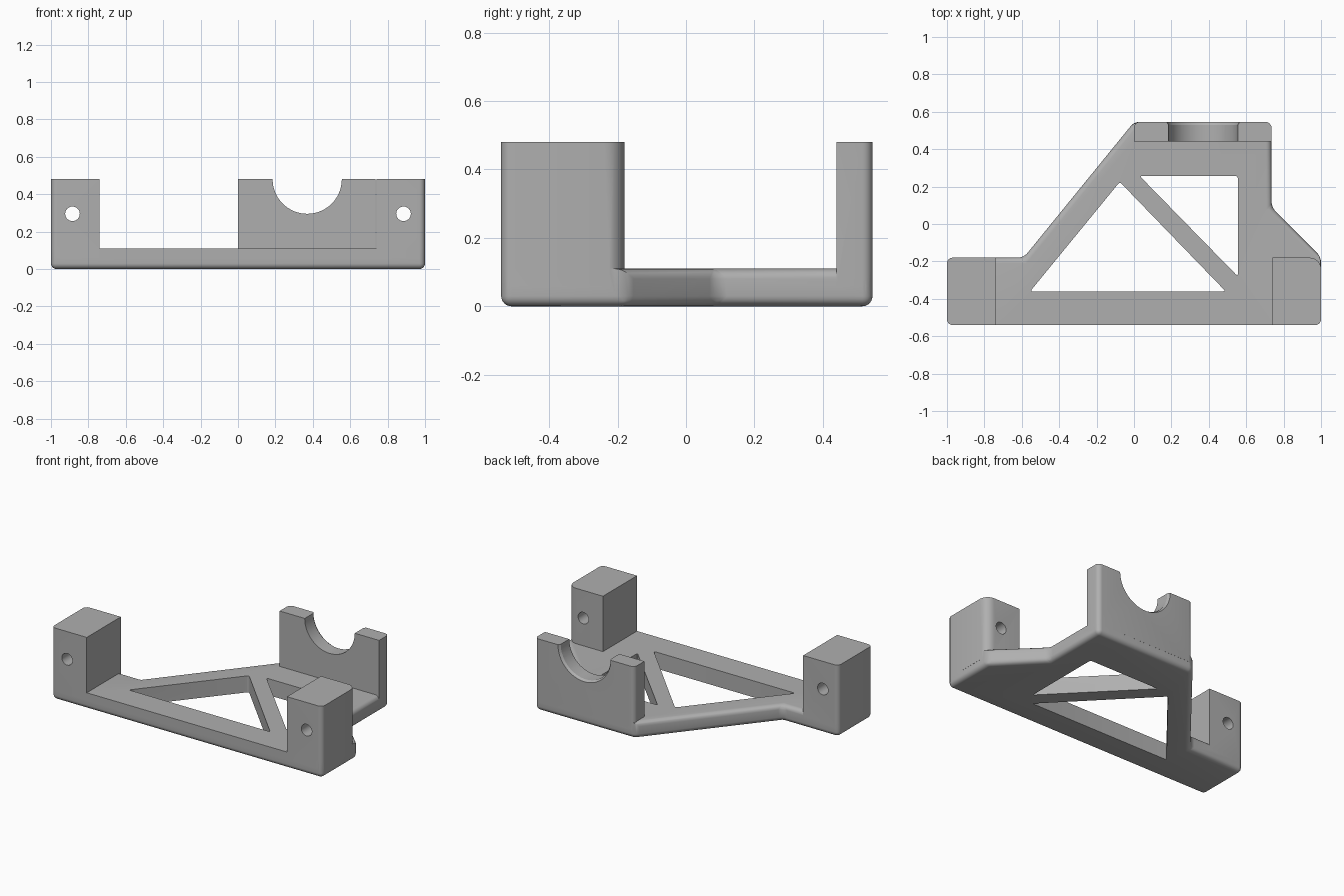
import bpy, bmesh, math
from mathutils import Matrix

cube = bpy.data.objects.get("Cube")
if cube:
    bpy.data.objects.remove(cube, do_unlink=True)

grey = bpy.data.materials.new("plain_grey")
grey.use_nodes = True
COLOUR = (0.43, 0.43, 0.43, 1)
grey.diffuse_color = COLOUR
grey.node_tree.nodes["Principled BSDF"].inputs["Base Color"].default_value = COLOUR

ROUND = 0.03   # fillet radius
PLATE = 0.11   # plate thickness
TOP = 0.48     # total height


def finish(name, bm):
    bmesh.ops.recalc_face_normals(bm, faces=bm.faces)
    mesh = bpy.data.meshes.new(name)
    bm.to_mesh(mesh)
    bm.free()
    mesh.materials.append(grey)
    obj = bpy.data.objects.new(name, mesh)
    bpy.context.collection.objects.link(obj)
    return obj


def prism(name, outline, z0, z1, fillets):
    """Extrude an outline; fillets is a list of (radius, edge rule)."""
    bm = bmesh.new()
    low = [bm.verts.new((x, y, z0)) for x, y in outline]
    high = [bm.verts.new((x, y, z1)) for x, y in outline]
    bm.faces.new(low[::-1])
    bm.faces.new(high)
    n = len(outline)
    for i in range(n):
        j = (i + 1) % n
        bm.faces.new((low[i], low[j], high[j], high[i]))
    bm.normal_update()
    for radius, rule in fillets:
        edges = [e for e in bm.edges if rule(e.verts[0].co, e.verts[1].co)]
        bmesh.ops.bevel(bm, geom=edges, offset=radius, segments=6,
                        profile=0.5, affect='EDGES', clamp_overlap=True)
    return finish(name, bm)


def upright(a, b):
    return abs(a.z - b.z) > 0.05 and (a.xy - b.xy).length < 1e-4


def cone_y(name, x, z, y0, y1, r0, r1, sides):
    """Round cutter running along y."""
    bm = bmesh.new()
    place = Matrix.Translation((x, (y0 + y1) / 2, z)) @ Matrix.Rotation(-math.pi / 2, 4, 'X')
    bmesh.ops.create_cone(bm, cap_ends=True, segments=sides, radius1=r0,
                          radius2=r1, depth=y1 - y0, matrix=place)
    return finish(name, bm)


def combine(target, tool, operation):
    mod = target.modifiers.new(tool.name, 'BOOLEAN')
    mod.operation, mod.object, mod.solver = operation, tool, 'EXACT'
    bpy.context.view_layer.objects.active = target
    bpy.ops.object.modifier_apply(modifier=mod.name)
    bpy.data.objects.remove(tool, do_unlink=True)


def plate_rule(a, b):
    """Corners, underside rim, and the upper rim along the flanks."""
    if upright(a, b) or max(a.z, b.z) < 0.01:
        return True
    flank = min(a.y, b.y) > -0.3 and min(a.y, b.y) < 0.5
    return flank and min(a.z, b.z) > 0.05


# Base plate
bracket = prism("bracket", [(-1, -0.54), (1, -0.54), (1, -0.175), (0.735, 0.09),
                            (0.735, 0.545), (0, 0.545), (-0.59, -0.18), (-1, -0.18)],
                0, PLATE, [(ROUND, plate_rule)])

# Front posts, rounded on their outer corners
for side, name in ((-1, "right_post"), (1, "left_post")):
    def outer(a, b):
        return upright(a, b) and abs(a.x) > 0.9

    def back_corner(a, b):
        return outer(a, b) and side > 0 and a.y > -0.3

    def rest(a, b):
        return outer(a, b) and (side < 0 or a.y < -0.3)

    corners = [(side * x, y) for x, y in ((0.74, -0.54), (1, -0.54), (1, -0.18), (0.74, -0.18))]
    post = prism(name, corners[::side], 0.06, TOP,
                 [(ROUND, rest)] + ([(0.06, back_corner)] if side > 0 else []))
    combine(bracket, post, 'UNION')

# Back wall
wall = prism("back_wall", [(0, 0.44), (0.735, 0.44), (0.735, 0.545), (0, 0.545)], 0.06, TOP,
             [(ROUND, lambda a, b: upright(a, b) and a.y > 0.5)])
combine(bracket, wall, 'UNION')

# Half-round cradle in the wall, eased on its rear edge
combine(bracket, cone_y("cradle_cut", 0.37, TOP, 0.35, 0.7, 0.185, 0.185, 64), 'DIFFERENCE')
combine(bracket, cone_y("cradle_ease", 0.37, TOP, 0.53, 0.56, 0.185, 0.205, 64), 'DIFFERENCE')

# Screw holes through the posts
for x in (-0.885, 0.885):
    combine(bracket, cone_y("screw_hole", x, 0.295, -0.7, 0, 0.039, 0.039, 32), 'DIFFERENCE')

# Triangular windows leaving a diagonal brace
for window in ([(-0.555, -0.36), (0.49, -0.36), (-0.076, 0.225)],
               [(0.03, 0.257), (0.555, -0.28), (0.555, 0.257)]):
    combine(bracket, prism("window", window, -0.1, 0.3, [(0.014, upright)]), 'DIFFERENCE')

bpy.ops.object.select_all(action='DESELECT')
bracket.select_set(True)
bpy.context.view_layer.objects.active = bracket
bpy.ops.object.shade_smooth_by_angle(angle=math.radians(30))
